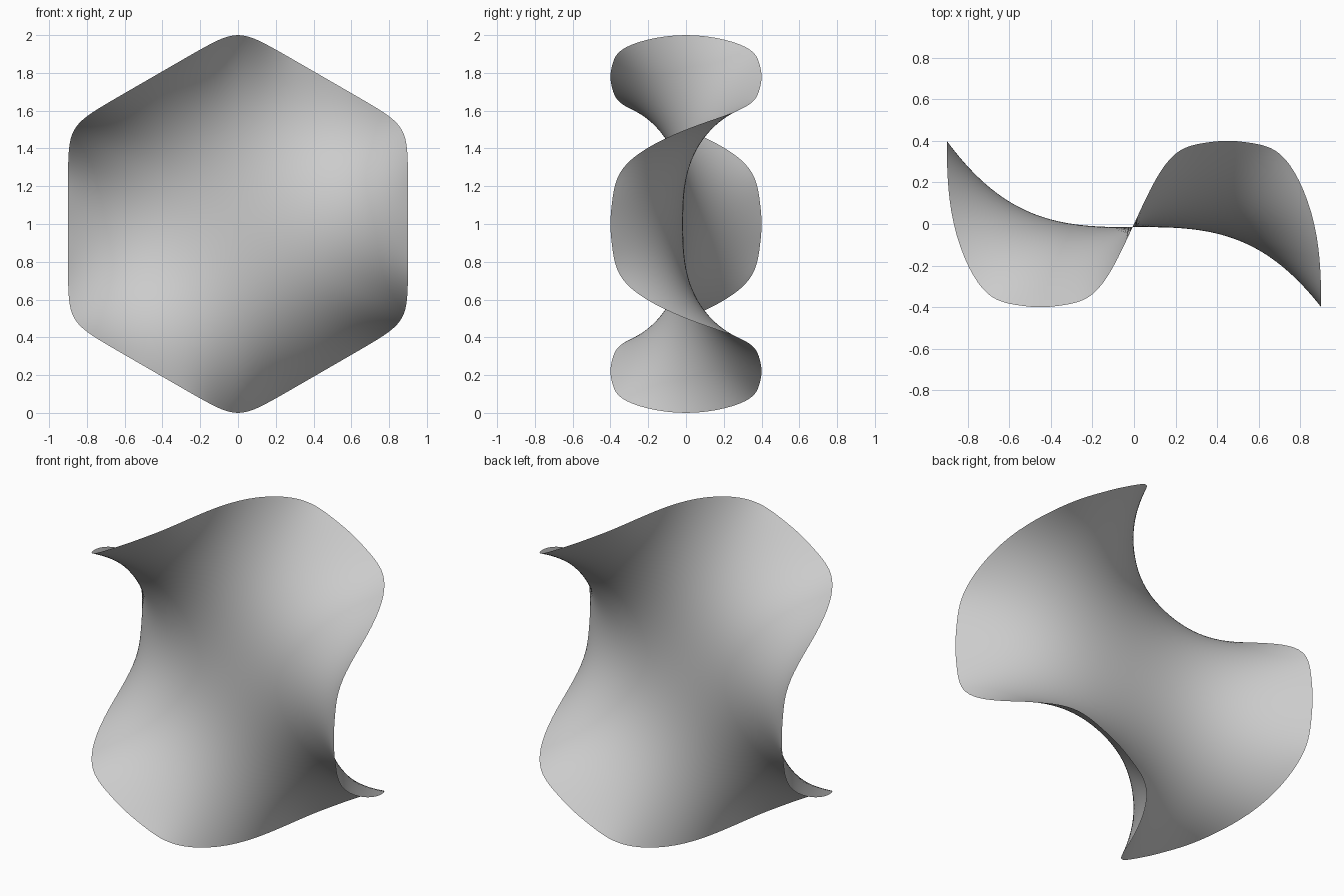
import bpy
import bmesh
from math import sin, cos, pi, tau

cube = bpy.data.objects.get("Cube")
if cube:
    bpy.data.objects.remove(cube, do_unlink=True)

RINGS, SEGMENTS = 48, 240
CORE = 0.95                     # round proportion near the middle
APOTHEM, SHARPNESS = 0.9, 18    # straight-sided hexagon with rounded corners
WAVE = 0.4                      # depth of the three-fold saddle
HARMONICS = ((3, 1.143), (9, -0.174), (15, 0.031))  # full, arched rim lobes
DIP = 0.015                     # slight forward bulge of the middle


def outline(a):
    """Radius of the rounded hexagon in direction a."""
    total = sum(abs(cos(a - k * pi / 3)) ** SHARPNESS for k in range(3))
    return APOTHEM * total ** (-1 / SHARPNESS)


def saddle_point(r, a):
    """Point of the three-fold saddle at polar position r, a."""
    radius = r * (CORE + (outline(a) - CORE) * r**4)
    y = -WAVE * sum(h * r**n * cos(n * a) for n, h in HARMONICS)
    y -= DIP * (1 - r * r)
    return radius * cos(a), y, 1 + radius * sin(a)


# Concentric rings around a central vertex
bm = bmesh.new()
centre = bm.verts.new(saddle_point(0, 0))
rings = [[bm.verts.new(saddle_point(i / RINGS, tau * j / SEGMENTS))
          for j in range(SEGMENTS)] for i in range(1, RINGS + 1)]

# Fan in the middle, quads between neighbouring rings
for j in range(SEGMENTS):
    k = (j + 1) % SEGMENTS
    bm.faces.new((centre, rings[0][j], rings[0][k]))
    for inner, outer in zip(rings, rings[1:]):
        bm.faces.new((inner[j], outer[j], outer[k], inner[k]))

for face in bm.faces:
    face.smooth = True

mesh = bpy.data.meshes.new("saddle_surface")
bm.to_mesh(mesh)
bm.free()
surface = bpy.data.objects.new("saddle_surface", mesh)
bpy.context.collection.objects.link(surface)
